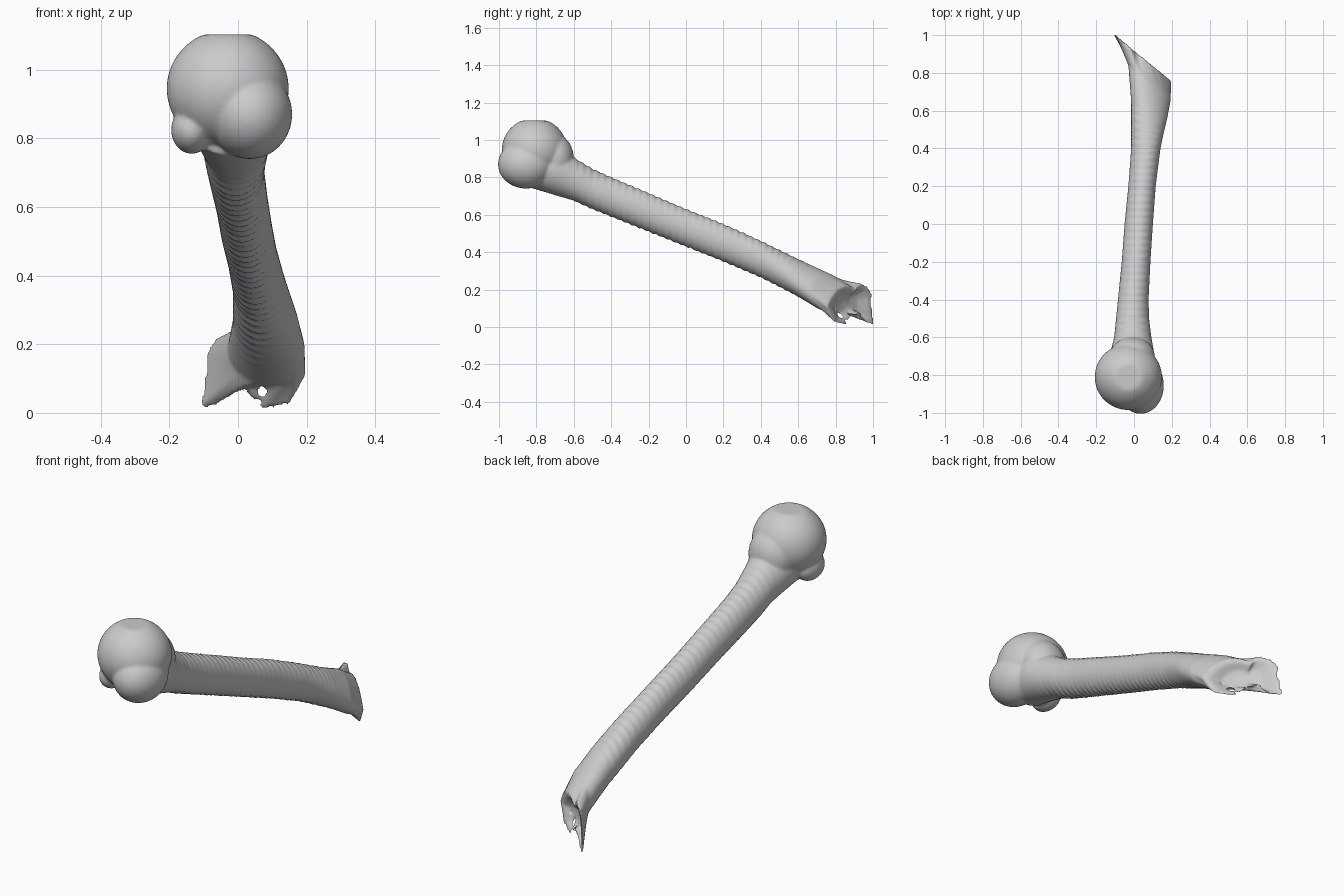
import bpy, bmesh, math
from mathutils import Vector, Matrix

if "Cube" in bpy.data.objects:
    bpy.data.objects.remove(bpy.data.objects["Cube"])

N = 64
# shaft stations: y, x min, x max, z min, z max
STATIONS = [
    (-0.85, -0.15, 0.11, 0.75, 0.97), (-0.70, -0.13, 0.11, 0.705, 0.98),
    (-0.60, -0.105, 0.092, 0.675, 0.905), (-0.50, -0.095, 0.08, 0.63, 0.845),
    (-0.40, -0.085, 0.077, 0.59, 0.80), (-0.20, -0.065, 0.087, 0.51, 0.715),
    (0.00, -0.05, 0.10, 0.43, 0.63), (0.20, -0.03, 0.115, 0.35, 0.55),
    (0.40, -0.015, 0.14, 0.265, 0.46), (0.60, -0.015, 0.175, 0.165, 0.36),
    (0.75, -0.03, 0.195, 0.085, 0.285)]
# ragged outline of the broken lower end (x, z)
END = [(0.2, 0.11), (0.17, 0.16), (0.13, 0.2), (0.08, 0.22), (0.04, 0.215), (0.01, 0.195),
       (-0.02, 0.235), (-0.07, 0.215), (-0.095, 0.17), (-0.105, 0.08), (-0.118, 0.012),
       (-0.07, 0.015), (-0.03, 0.07), (0.01, 0.06), (0.06, 0.0), (0.15, 0.02)]
SLOPE = 0.83


def smooth(t):
    t = max(0, min(1, t))
    return t * t * (3 - 2 * t)


def station(y):
    for a, b in zip(STATIONS, STATIONS[1:]):
        if y <= b[0] + 1e-6:
            t = (y - a[0]) / (b[0] - a[0])
            return [p + (q - p) * t for p, q in zip(a, b)]
    return STATIONS[-1]


def ring(y):
    _, x0, x1, z0, z1 = station(y)
    cx, cz = (x0 + x1) / 2, (z0 + z1) / 2
    # fine growth ridges across the top and underside
    ridge = 0.006 * math.sin(2 * math.pi * y / 0.0375) * smooth((0.7 - abs(y)) / 0.2)
    shear = SLOPE * smooth((y - 0.35) / 0.45)
    pts = []
    for i in range(N):
        a = 2 * math.pi * i / N
        x = cx + (x1 - x0) / 2 * math.cos(a)
        z = cz + ((z1 - z0) / 2 + ridge) * math.sin(a)
        pts.append(Vector((x, y - shear * (x - cx), z)))
    return pts


def end_ring():
    pts = []
    for i in range(N):
        f = i * len(END) / N
        k = int(f)
        p, q = Vector(END[k]), Vector(END[(k + 1) % len(END)])
        x, z = p.lerp(q, f - k)
        pts.append(Vector((x, 0.88 - SLOPE * (x - 0.05), z)))
    return pts


# shaft rings, then the flare to the slanted end, then its hollow face
rings = [ring(-0.85 + i * 0.0125) for i in range(129)]
last, end = rings[-1], end_ring()
for k in range(1, 9):
    rings.append([p.lerp(q, k / 8) for p, q in zip(last, end)])
centre = Vector((0.05, 0.88, 0.12))
inward = Vector((-0.64, -0.77, 0))
for s, depth in ((0.8, 0.006), (0.5, 0.035), (0.2, 0.042)):
    rings.append([centre.lerp(p, s) + inward * depth for p in end])

bm = bmesh.new()
loops = [[bm.verts.new(p) for p in r] for r in rings]
for a, b in zip(loops, loops[1:]):
    for i in range(N):
        j = (i + 1) % N
        bm.faces.new((a[i], a[j], b[j], b[i]))
bm.faces.new(loops[0])
bm.faces.new(loops[-1])
bmesh.ops.recalc_face_normals(bm, faces=bm.faces)


# rounded head, greater and lesser tubercles, neck
def blob(loc, radii):
    m = Matrix.Translation(loc) @ Matrix.Diagonal((*radii, 1))
    vs = bmesh.ops.create_uvsphere(bm, u_segments=48, v_segments=32, radius=1, matrix=m)["verts"]
    for v in vs:
        v.co.z = min(v.co.z, 1.103)


blob((-0.03, -0.81, 0.945), (0.178, 0.175, 0.172))
blob((0.035, -0.855, 0.87), (0.123, 0.15, 0.13))
blob((-0.135, -0.83, 0.825), (0.06, 0.09, 0.07))
blob((-0.01, -0.70, 0.90), (0.12, 0.10, 0.13))

mesh = bpy.data.meshes.new("bone")
bm.to_mesh(mesh)
bm.free()
bone = bpy.data.objects.new("bone", mesh)
bpy.context.collection.objects.link(bone)

# small hole through the hollow end face
bpy.ops.mesh.primitive_uv_sphere_add(segments=16, ring_count=10, radius=0.02, location=(0.11, 0.81, 0.1))
cutter = bpy.context.object
cutter.name = "hole_cutter"
cutter.hide_render = True
cutter.display_type = 'WIRE'

# fuse the parts and soften the joins
rm = bone.modifiers.new("fuse", 'REMESH')
rm.mode = 'VOXEL'
rm.voxel_size = 0.008
sm = bone.modifiers.new("soften", 'SMOOTH')
sm.factor = 0.5
sm.iterations = 4
bo = bone.modifiers.new("hole", 'BOOLEAN')
bo.operation = 'DIFFERENCE'
bo.object = cutter

# bake the result and drop the cutter
deps = bpy.context.evaluated_depsgraph_get()
baked = bpy.data.meshes.new_from_object(bone.evaluated_get(deps))
bone.modifiers.clear()
bone.data = baked
bpy.data.objects.remove(cutter)
bpy.context.view_layer.objects.active = bone
bone.select_set(True)
bpy.ops.object.shade_smooth_by_angle(angle=math.radians(50))
